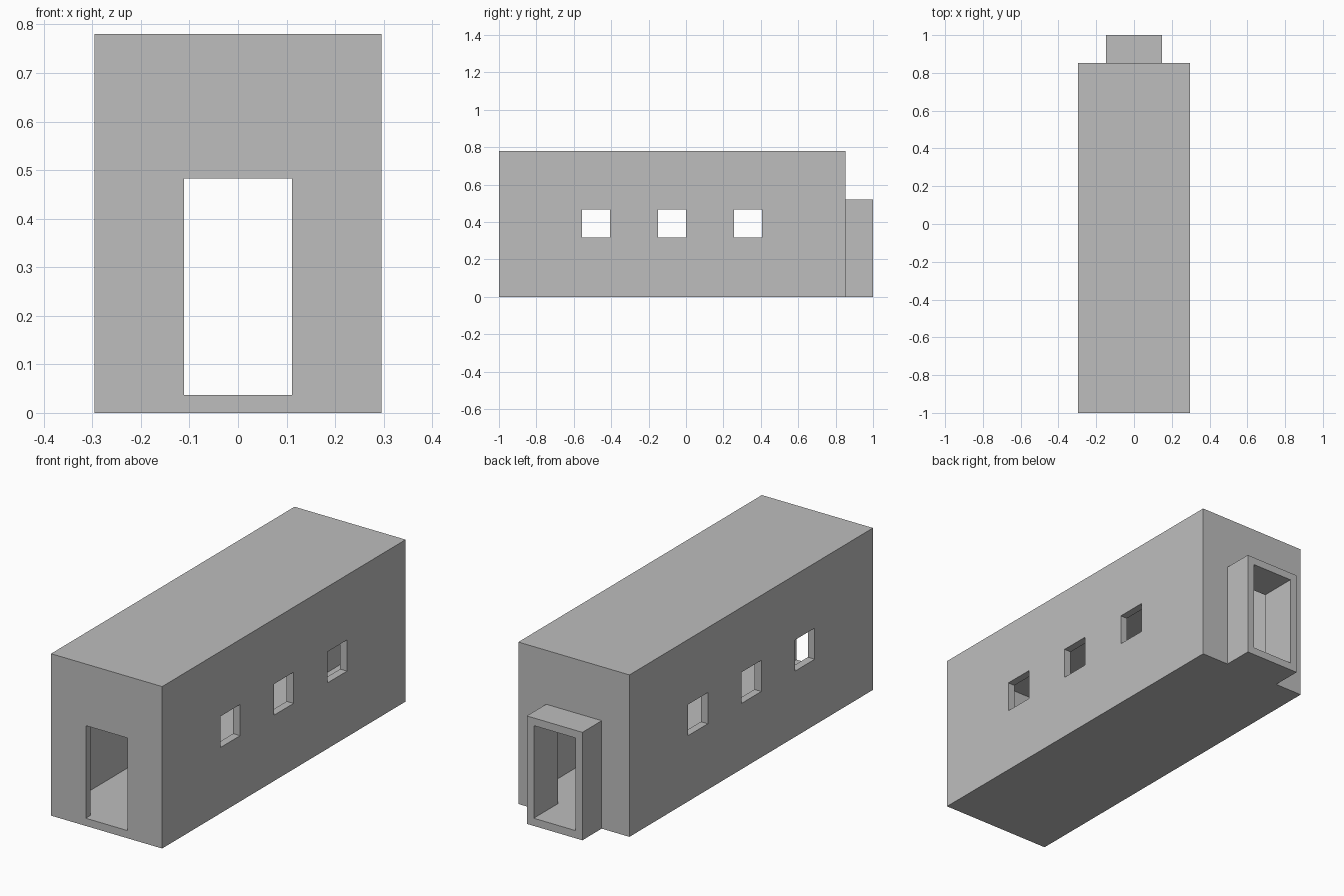
import bpy
import bmesh
import math

if "Cube" in bpy.data.objects:
    bpy.data.objects.remove(bpy.data.objects["Cube"], do_unlink=True)

# Main dimensions
WALL = 0.037
HALF_W, HEIGHT = 0.296, 0.78
FRONT, BACK, PORCH_END = -1.0, 0.853, 1.0
PORCH_HALF, PORCH_H = 0.148, 0.52
DOOR_HALF, DOOR_TOP = 0.111, 0.483
WINDOW_CENTRES = (-0.482, -0.075, 0.332)
WINDOW_HALF, WINDOW_Z = 0.075, 0.392

grey = bpy.data.materials.new("plain grey")
grey.use_nodes = True
colour = (0.515, 0.515, 0.515, 1)
grey.diffuse_color = colour
grey.node_tree.nodes["Principled BSDF"].inputs["Base Color"].default_value = colour


def box(name, x, y, z):
    """Box spanning the given (min, max) ranges."""
    bm = bmesh.new()
    bmesh.ops.create_cube(bm, size=1)
    for v in bm.verts:
        v.co = [r[0] if c < 0 else r[1] for c, r in zip(v.co, (x, y, z))]
    mesh = bpy.data.meshes.new(name)
    bm.to_mesh(mesh)
    bm.free()
    mesh.materials.append(grey)
    obj = bpy.data.objects.new(name, mesh)
    bpy.context.collection.objects.link(obj)
    return obj


def combine(target, tool, operation):
    """Apply a boolean to the target and remove the tool."""
    tool.hide_render = True
    mod = target.modifiers.new(tool.name, "BOOLEAN")
    mod.object, mod.operation, mod.solver = tool, operation, "EXACT"
    bpy.context.view_layer.objects.active = target
    bpy.ops.object.modifier_apply(modifier=mod.name)
    bpy.data.objects.remove(tool, do_unlink=True)


# Long hall with a small entrance porch at the back
hall = box("hall_with_porch", (-HALF_W, HALF_W), (FRONT, BACK), (0, HEIGHT))
porch = box("porch", (-PORCH_HALF, PORCH_HALF), (BACK - WALL / 2, PORCH_END), (0, PORCH_H))
combine(hall, porch, "UNION")

# Hollow interior
inside = HALF_W - WALL
room = box("room", (-inside, inside), (FRONT + WALL, BACK - WALL), (WALL, HEIGHT - WALL))

# Doorway passage running from the front wall through the porch
passage = box("passage", (-DOOR_HALF, DOOR_HALF), (FRONT - 0.1, PORCH_END + 0.1), (WALL, DOOR_TOP))
combine(hall, room, "DIFFERENCE")
combine(hall, passage, "DIFFERENCE")

# Window openings through both side walls
for y in WINDOW_CENTRES:
    window = box("window", (-1, 1), (y - WINDOW_HALF, y + WINDOW_HALF),
                 (WINDOW_Z - WINDOW_HALF, WINDOW_Z + WINDOW_HALF))
    combine(hall, window, "DIFFERENCE")

# Merge leftover coplanar faces
bm = bmesh.new()
bm.from_mesh(hall.data)
bmesh.ops.remove_doubles(bm, verts=bm.verts, dist=0.0001)
bmesh.ops.dissolve_limit(bm, angle_limit=math.radians(1), verts=bm.verts, edges=bm.edges)
bm.to_mesh(hall.data)
bm.free()
